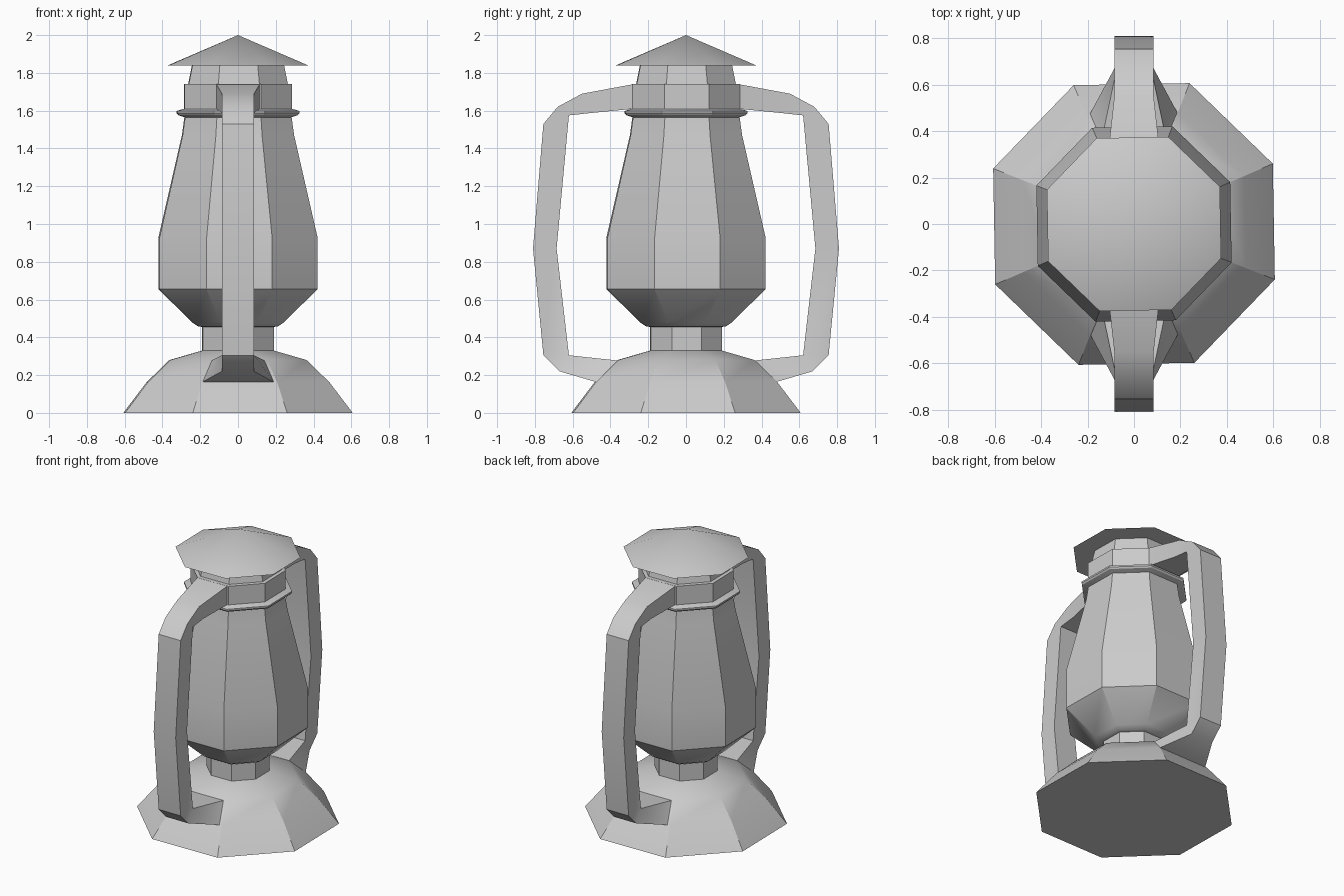
import bpy, bmesh
from math import cos, sin, pi, radians
from mathutils import Matrix

if "Cube" in bpy.data.objects:
    bpy.data.objects.remove(bpy.data.objects["Cube"])

SIDES = 8
TWIST = radians(1)


def finish(bm, name, angle=30):
    bmesh.ops.remove_doubles(bm, verts=bm.verts, dist=0.0005)
    bmesh.ops.recalc_face_normals(bm, faces=bm.faces)
    mesh = bpy.data.meshes.new(name)
    bm.to_mesh(mesh)
    bm.free()
    obj = bpy.data.objects.new(name, mesh)
    bpy.context.collection.objects.link(obj)
    bpy.ops.object.select_all(action='DESELECT')
    obj.select_set(True)
    bpy.context.view_layer.objects.active = obj
    bpy.ops.object.shade_smooth_by_angle(angle=radians(angle))
    return obj


def octagon_lathe(name, profile, cap_bottom=False, apex=None):
    """Stack octagonal rings; profile is (flat-side distance, height)."""
    bm = bmesh.new()
    rings = []
    for flat, z in profile:
        r = flat / cos(pi / SIDES)
        rings.append([bm.verts.new((r * cos(a), r * sin(a), z))
                      for a in ((k + 0.5) * 2 * pi / SIDES + TWIST for k in range(SIDES))])
    for lo, hi in zip(rings, rings[1:]):
        for k in range(SIDES):
            n = (k + 1) % SIDES
            bm.faces.new((lo[k], lo[n], hi[n], hi[k]))
    if cap_bottom:
        bm.faces.new(rings[0][::-1])
    if apex is not None:
        tip = bm.verts.new((0, 0, apex))
        for k in range(SIDES):
            bm.faces.new((rings[-1][k], rings[-1][(k + 1) % SIDES], tip))
    return finish(bm, name)


# Body, from the foot up
octagon_lathe("base", [(0.603, 0), (0.48, 0.163), (0.36, 0.28), (0.188, 0.33)], cap_bottom=True)
octagon_lathe("neck", [(0.188, 0.33), (0.188, 0.455)])
octagon_lathe("globe", [(0.188, 0.455), (0.21, 0.458), (0.24, 0.478), (0.418, 0.655),
                        (0.418, 0.93), (0.295, 1.47), (0.282, 1.565)])
octagon_lathe("rim_ring", [(0.282, 1.565), (0.315, 1.577), (0.323, 1.587),
                           (0.323, 1.598), (0.285, 1.61)])
octagon_lathe("collar", [(0.285, 1.61), (0.285, 1.74), (0.262, 1.742), (0.243, 1.838)])
octagon_lathe("cap", [(0.373, 1.838)], cap_bottom=True, apex=2.0)

# Side frame cross-sections: outer (y, z), inner (y, z), outer and inner half width
SECTIONS = [
    ((0.28, 1.74), (0.28, 1.61), 0.115, 0.115),
    ((0.55, 1.69), (0.50, 1.588), 0.085, 0.085),
    ((0.68, 1.62), (0.62, 1.575), 0.085, 0.085),
    ((0.755, 1.53), (0.62, 1.575), 0.085, 0.085),
    ((0.81, 0.87), (0.685, 0.87), 0.085, 0.085),
    ((0.755, 0.305), (0.62, 0.305), 0.085, 0.085),
    ((0.67, 0.22), (0.62, 0.305), 0.085, 0.085),
    ((0.475, 0.163), (0.36, 0.277), 0.19, 0.14),
]


def side_frame(name, turn):
    bm = bmesh.new()
    loops = []
    for (oy, oz), (iy, iz), ow, iw in SECTIONS:
        loops.append([bm.verts.new(p) for p in
                      ((-ow, oy, oz), (ow, oy, oz), (iw, iy, iz), (-iw, iy, iz))])
    for a, b in zip(loops, loops[1:]):
        for k in range(4):
            n = (k + 1) % 4
            # Inner corner points repeat, so skip the edge that would collapse
            if (a[k].co - b[k].co).length < 1e-4 and (a[n].co - b[n].co).length < 1e-4:
                continue
            quad = [a[k], a[n], b[n], b[k]]
            if (a[k].co - b[k].co).length < 1e-4:
                quad = [a[k], a[n], b[n]]
            elif (a[n].co - b[n].co).length < 1e-4:
                quad = [a[k], a[n], b[k]]
            bm.faces.new(quad)
    bmesh.ops.transform(bm, matrix=Matrix.Rotation(turn, 4, 'Z'), verts=bm.verts)
    return finish(bm, name)


side_frame("back_frame", 0)
side_frame("front_frame", pi)
